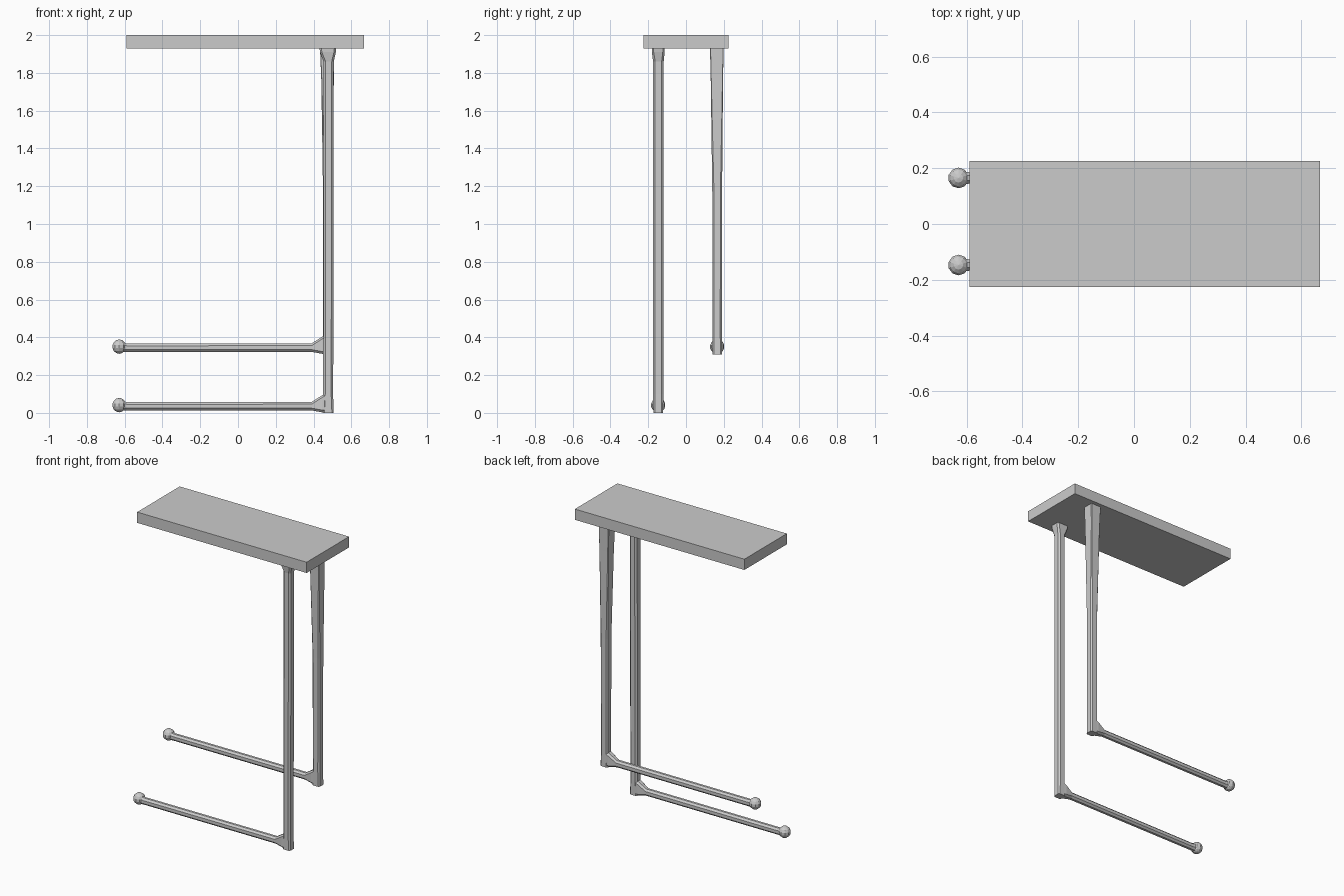
import bpy, bmesh
from mathutils import Vector

if "Cube" in bpy.data.objects:
    bpy.data.objects.remove(bpy.data.objects["Cube"])


def finish(name, bm):
    bmesh.ops.recalc_face_normals(bm, faces=bm.faces)
    mesh = bpy.data.meshes.new(name)
    bm.to_mesh(mesh)
    bm.free()
    obj = bpy.data.objects.new(name, mesh)
    bpy.context.collection.objects.link(obj)
    return obj


def loft(name, axis, stations):
    """Skin eight-sided chamfered rectangles: (position, a0, a1, b0, b1, chamfer)."""
    bm = bmesh.new()
    rings = []
    for p, a0, a1, b0, b1, c in stations:
        pts = [(a0 + c, b0), (a1 - c, b0), (a1, b0 + c), (a1, b1 - c),
               (a1 - c, b1), (a0 + c, b1), (a0, b1 - c), (a0, b0 + c)]
        rings.append([bm.verts.new((p, a, b) if axis == 'X' else (a, b, p)) for a, b in pts])
    for r, s in zip(rings, rings[1:]):
        for i in range(8):
            j = (i + 1) % 8
            bm.faces.new((r[i], r[j], s[j], s[i]))
    bm.faces.new(rings[0])
    bm.faces.new(rings[-1])
    return finish(name, bm)


# Table top slab
bm = bmesh.new()
bmesh.ops.create_cube(bm, size=1)
bmesh.ops.scale(bm, vec=(1.257, 0.45, 0.072), verts=bm.verts)
bmesh.ops.translate(bm, vec=(0.038, 0, 1.964), verts=bm.verts)
finish("table_top", bm)

# Front upright, flaring just below the top
y = -0.147
loft("front_leg", 'Z', [
    (0.0, 0.45, 0.505, y - 0.026, y + 0.026, 0.008),
    (0.10, 0.451, 0.504, y - 0.027, y + 0.027, 0.011),
    (1.86, 0.453, 0.507, y - 0.027, y + 0.029, 0.011),
    (1.91, 0.434, 0.518, y - 0.034, y + 0.034, 0.010),
    (1.93, 0.432, 0.520, y - 0.034, y + 0.034, 0.010)])

# Back upright, squarer and tapering over its upper part
y = 0.165
loft("back_leg", 'Z', [
    (0.31, 0.45, 0.505, y - 0.026, y + 0.026, 0.008),
    (0.41, 0.451, 0.504, y - 0.026, y + 0.026, 0.010),
    (1.17, 0.450, 0.505, y - 0.026, y + 0.026, 0.009),
    (1.76, 0.441, 0.507, y - 0.034, y + 0.031, 0.003),
    (1.93, 0.434, 0.510, y - 0.038, y + 0.034, 0.003)])

# Horizontal feet with corner gusset and knob end
for side, y, z in (("front", -0.147, 0.0), ("back", 0.165, 0.31)):
    loft(side + "_foot", 'X', [
        (-0.63, y - 0.026, y + 0.026, z + 0.012, z + 0.070, 0.014),
        (-0.588, y - 0.020, y + 0.020, z + 0.013, z + 0.057, 0.012),
        (0.39, y - 0.020, y + 0.020, z + 0.013, z + 0.058, 0.012),
        (0.445, y - 0.026, y + 0.026, z + 0.003, z + 0.093, 0.012),
        (0.465, y - 0.025, y + 0.025, z + 0.003, z + 0.104, 0.012)])
    bm = bmesh.new()
    bmesh.ops.create_uvsphere(bm, u_segments=10, v_segments=7, radius=0.038)
    bmesh.ops.translate(bm, vec=Vector((-0.629, y, z + 0.041)), verts=bm.verts)
    finish(side + "_knob", bm)
